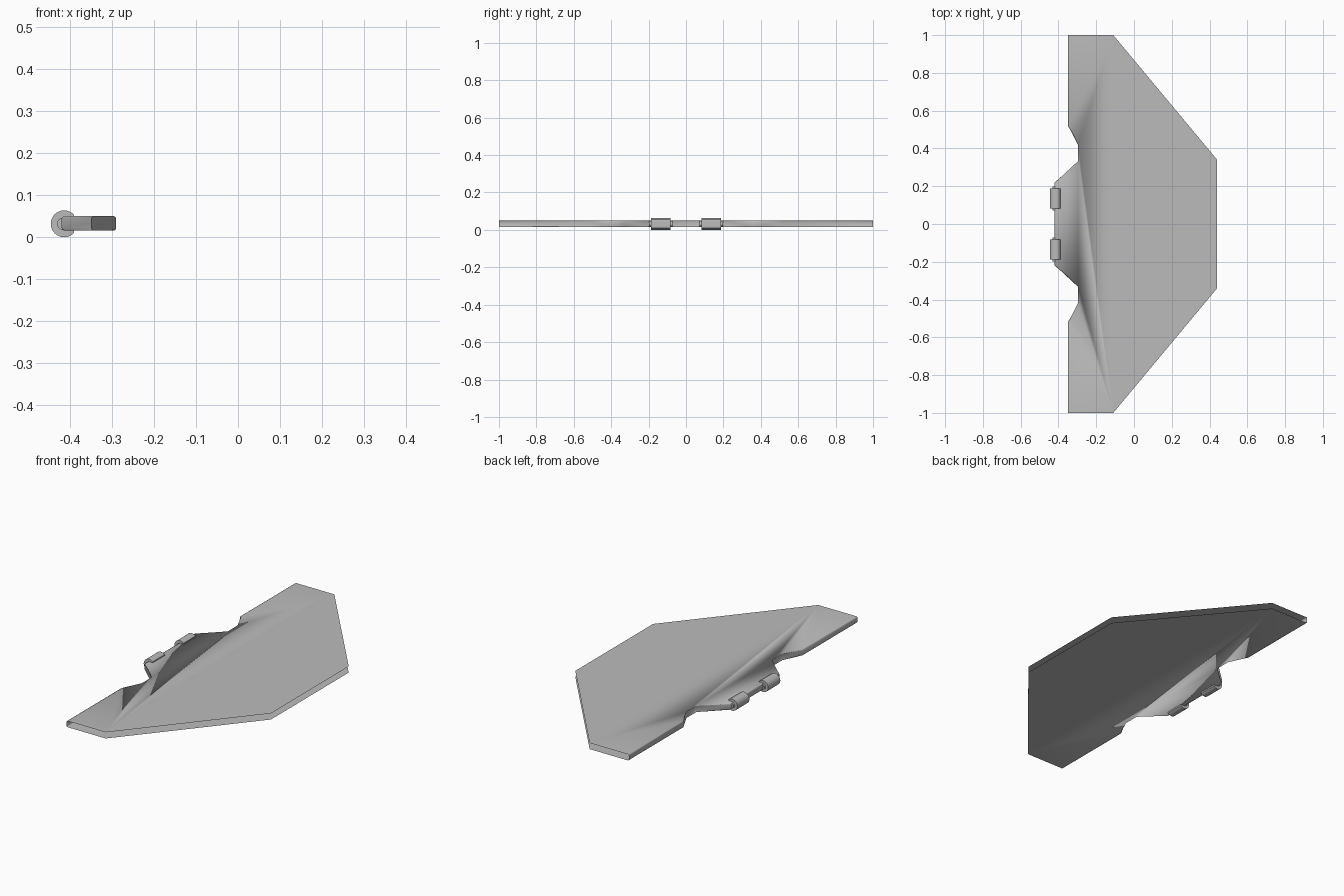
import bpy, bmesh, math

cube = bpy.data.objects.get("Cube")
if cube:
    bpy.data.objects.remove(cube, do_unlink=True)

grey = bpy.data.materials.new("light_grey")
grey.use_nodes = True
colour = (0.5, 0.5, 0.5, 1)
grey.diffuse_color = colour
grey.node_tree.nodes["Principled BSDF"].inputs["Base Color"].default_value = colour


def add_object(name, bm):
    mesh = bpy.data.meshes.new(name)
    bm.to_mesh(mesh)
    bm.free()
    mesh.materials.append(grey)
    obj = bpy.data.objects.new(name, mesh)
    bpy.context.collection.objects.link(obj)
    return obj


# Panel: two flat skins joined by a rounded wall on the hinge side only
BOTTOM, TOP = 0.016, 0.05
half = [(0.44, 0.34), (-0.11, 1), (-0.35, 1), (-0.35, 0.52),
        (-0.29, 0.42), (-0.29, 0.33), (-0.42, 0.22)]
outline = half + [(x, -y) for x, y in reversed(half)]
bm = bmesh.new()
low = [bm.verts.new((x, y, BOTTOM)) for x, y in outline]
high = [bm.verts.new((x, y, TOP)) for x, y in outline]
bm.faces.new(high)
bm.faces.new(low[::-1])
rims = []
for i in range(len(outline)):
    j = (i + 1) % len(outline)
    if outline[i][0] < -0.2 and outline[j][0] < -0.2:
        bm.faces.new((low[i], low[j], high[j], high[i]))
        rims += [bm.edges.get((ring[i], ring[j])) for ring in (low, high)]
bmesh.ops.bevel(bm, geom=rims, offset=0.006, segments=2, profile=0.5,
                affect='EDGES', clamp_overlap=True)
for face in bm.faces:
    face.smooth = True
add_object("panel", bm)


def add_rod(name, x, z, radius, flat, y0, y1, sides):
    """Capped rod along y, cut flat on its panel side."""
    bm = bmesh.new()
    rings = []
    for y in (y0, y1):
        ring = []
        for i in range(sides):
            a = math.tau * i / sides
            ring.append(bm.verts.new((x + min(radius * math.cos(a), flat), y,
                                      z + radius * math.sin(a))))
        rings.append(ring)
    near, far = rings
    for i in range(sides):
        j = (i + 1) % sides
        bm.faces.new((near[i], far[i], far[j], near[j])).smooth = True
    bm.faces.new(near)
    bm.faces.new(far[::-1])
    bmesh.ops.recalc_face_normals(bm, faces=bm.faces)
    for edge in bm.edges:
        if edge.calc_face_angle(0) > math.radians(35):
            edge.smooth = False
    add_object(name, bm)


# Hinge barrels with a thinner pin showing at each end
for side, centre in (("front", -0.135), ("back", 0.135)):
    add_rod(side + "_hinge_barrel", -0.414, 0.032, 0.032, 0.024,
            centre - 0.053, centre + 0.053, 24)
    add_rod(side + "_hinge_pin", -0.416, 0.032, 0.015, 0.015,
            centre - 0.063, centre + 0.063, 16)
